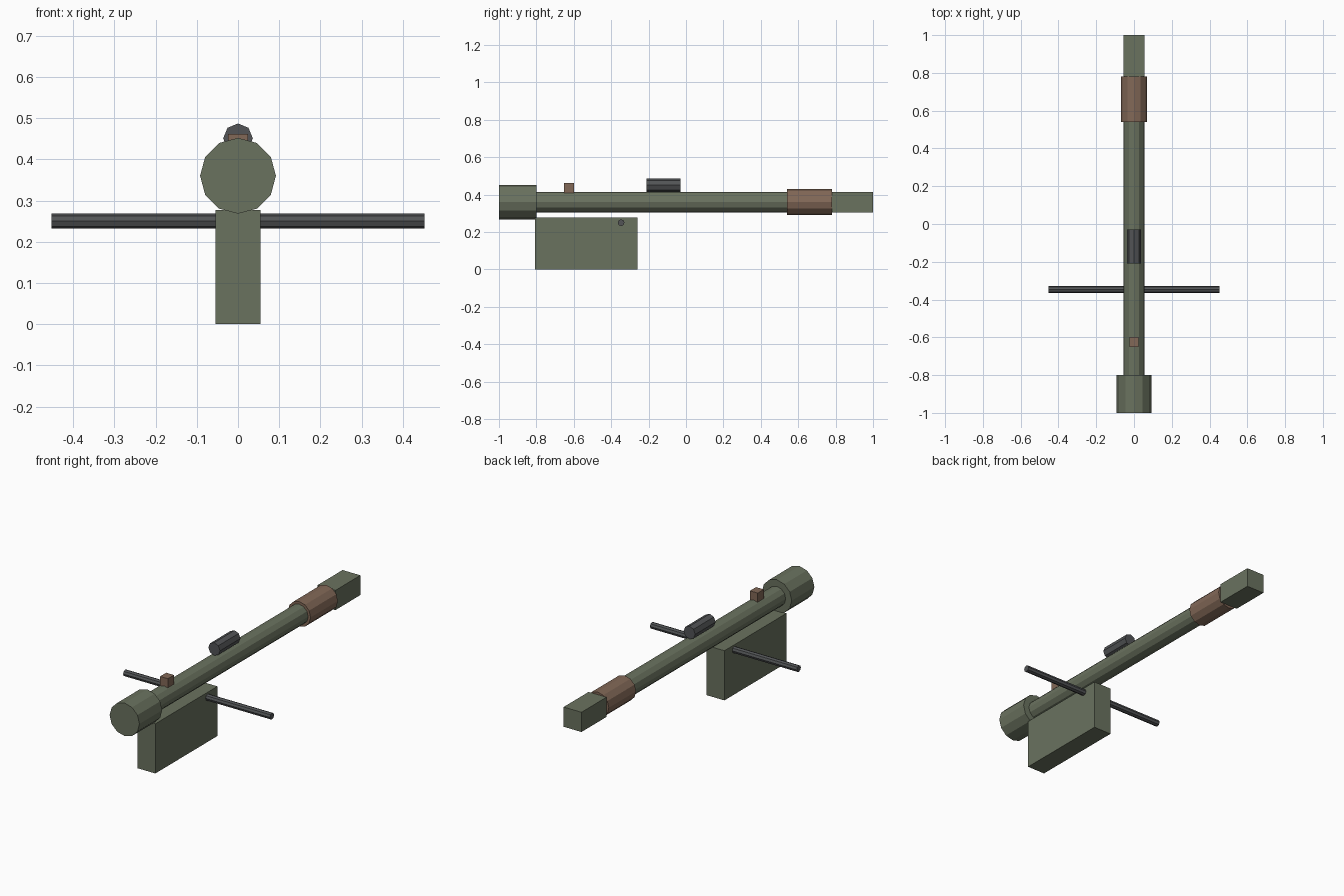
import bpy
import math
from mathutils import Matrix

if "Cube" in bpy.data.objects:
    bpy.data.objects.remove(bpy.data.objects["Cube"])


def material(name, srgb):
    m = bpy.data.materials.new(name)
    lin = [((c / 255 + 0.055) / 1.055) ** 2.4 for c in srgb]
    m.diffuse_color = (*lin, 1)
    m.use_nodes = True
    m.node_tree.nodes["Principled BSDF"].inputs["Base Color"].default_value = m.diffuse_color
    return m


GREEN = material("olive green", (106, 114, 95))
BROWN = material("brown", (130, 104, 87))
GREY = material("dark grey", (82, 84, 86))


def finish(name, mat):
    ob = bpy.context.object
    ob.name = name
    ob.data.materials.append(mat)
    return ob


def box(name, mat, x, y, z):
    """Box from (min, max) ranges."""
    r = (x, y, z)
    bpy.ops.mesh.primitive_cube_add(size=1)
    ob = finish(name, mat)
    size = [b - a for a, b in r]
    mid = [(a + b) / 2 for a, b in r]
    ob.data.transform(Matrix.Translation(mid) @ Matrix.Diagonal((*size, 1)))


def tube(name, mat, axis, span, radius, centre, sides):
    """Flat-sided cylinder along X or Y with a corner at the top."""
    bpy.ops.mesh.primitive_cylinder_add(vertices=sides, radius=radius,
                                        depth=span[1] - span[0])
    ob = finish(name, mat)
    turn = Matrix.Rotation(math.pi / 2, 4, 'X' if axis == 'Y' else 'Y')
    ob.data.transform(Matrix.Translation(centre) @ turn)


def along_y(name, mat, y0, y1, radius, z, sides=12):
    tube(name, mat, 'Y', (y0, y1), radius, (0, (y0 + y1) / 2, z), sides)


# Main tube with flared end, grip sleeve and square end block
along_y("barrel", GREEN, -0.80, 0.78, 0.055, 0.36)
along_y("flared_end", GREEN, -1.0, -0.80, 0.092, 0.36)
along_y("sleeve", BROWN, 0.54, 0.78, 0.07, 0.36)
box("end_block", GREEN, (-0.055, 0.055), (0.78, 1.0), (0.305, 0.415))

# Lower housing and cross handle
box("lower_housing", GREEN, (-0.055, 0.055), (-0.807, -0.26), (0, 0.277))
tube("cross_handle", GREY, 'X', (-0.453, 0.453), 0.018, (0, -0.347, 0.25), 8)

# Sights
along_y("scope", GREY, -0.21, -0.03, 0.036, 0.451, 8)
box("small_sight", BROWN, (-0.024, 0.024), (-0.652, -0.598), (0.41, 0.461))
